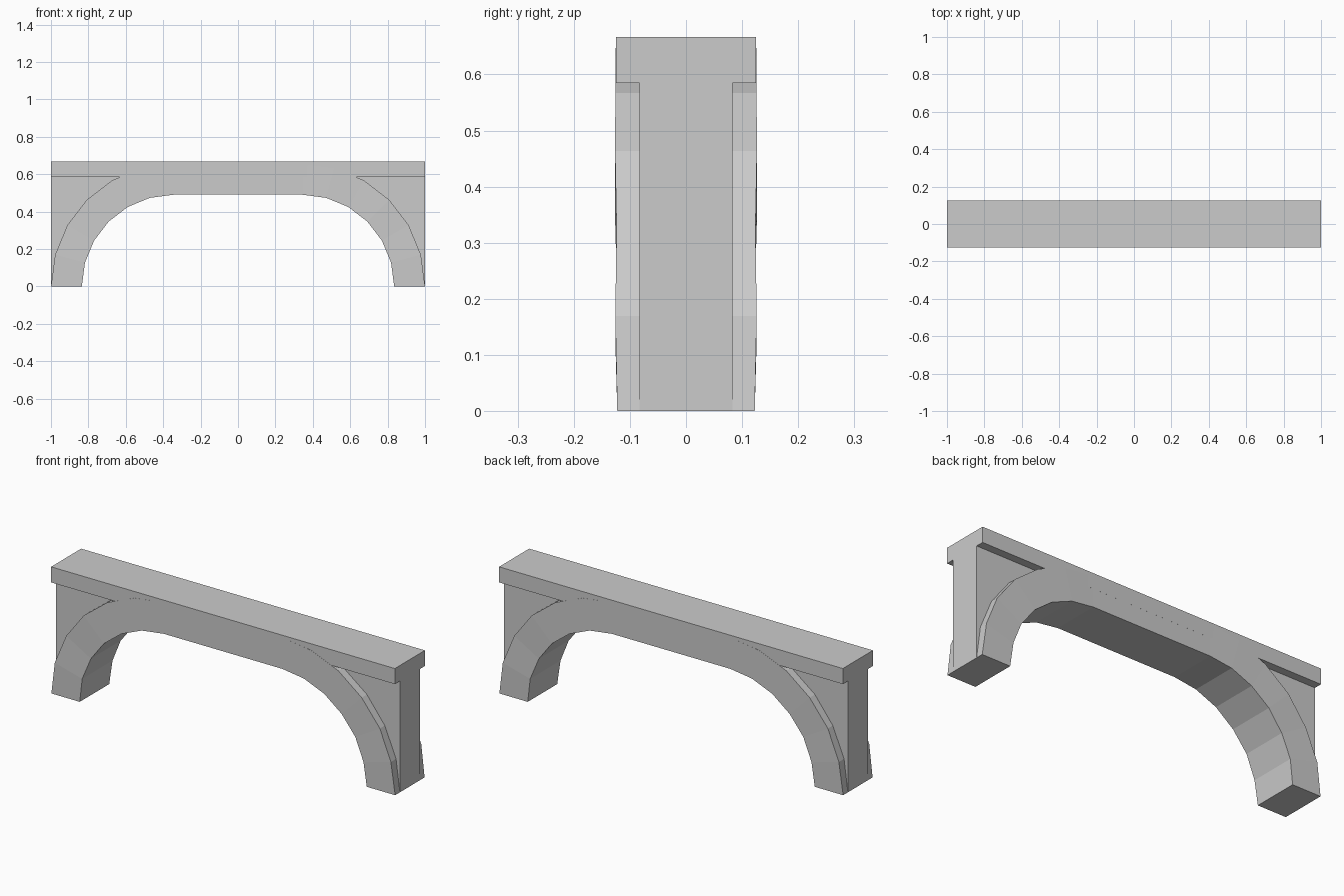
import bpy, math

if "Cube" in bpy.data.objects:
    bpy.data.objects.remove(bpy.data.objects["Cube"])

CX, R_IN, R_OUT = 0.345, 0.49, 0.655   # corner arc centre and radii
SLAB_Z, TOP_Z = 0.585, 0.667


def make(name, verts, faces):
    me = bpy.data.meshes.new(name)
    me.from_pydata(verts, [], faces)
    me.update()
    ob = bpy.data.objects.new(name, me)
    bpy.context.collection.objects.link(ob)
    return ob


def prism(name, pts, half):
    """Extrude an x-z outline (counter-clockwise from the front) along y."""
    n = len(pts)
    verts = [(x, -half, z) for x, z in pts] + [(x, half, z) for x, z in pts]
    faces = [list(range(n)), list(range(2 * n - 1, n - 1, -1))]
    faces += [(j, i, i + n, j + n) for i in range(n) for j in [(i + 1) % n]]
    return make(name, verts, faces)


def arc(r, i, side):
    a = math.radians(15 * i)
    return side * (CX + r * math.cos(a)), r * math.sin(a)


# Arch band: slightly uneven half-widths, 15 degree steps, flat middle
widths = [0.1225, 0.126, 0.1238, 0.1265, 0.1258, 0.126, 0.1248]
stations = [(i, -1) for i in range(7)] + [(i, 1) for i in range(6, -1, -1)]
verts, faces = [], []
for i, side in stations:
    w = widths[i]
    (xi, zi), (xo, zo) = arc(R_IN, i, side), arc(R_OUT, i, side)
    verts += [(xi, -w, zi), (xi, w, zi), (xo, w, zo), (xo, -w, zo)]
for s in range(len(stations) - 1):
    a, b = 4 * s, 4 * s + 4
    faces += [(a + k, a + (k + 1) % 4, b + (k + 1) % 4, b + k) for k in range(4)]
last = len(verts) - 4
faces += [(3, 2, 1, 0), (last, last + 1, last + 2, last + 3)]
make("arch_band", verts, faces)

# Top slab
prism("top_slab", [(-1, SLAB_Z), (1, SLAB_Z), (1, TOP_Z), (-1, TOP_Z)], 0.125)

# Recessed corner panels between the arch and the slab
for name, side in (("left_corner_panel", -1), ("right_corner_panel", 1)):
    pts = [arc(R_OUT, i, side) for i in range(5)]
    pts += [(side * 0.63, SLAB_Z), (side * 1.0, SLAB_Z)]
    prism(name, pts if side < 0 else pts[::-1], 0.083)
